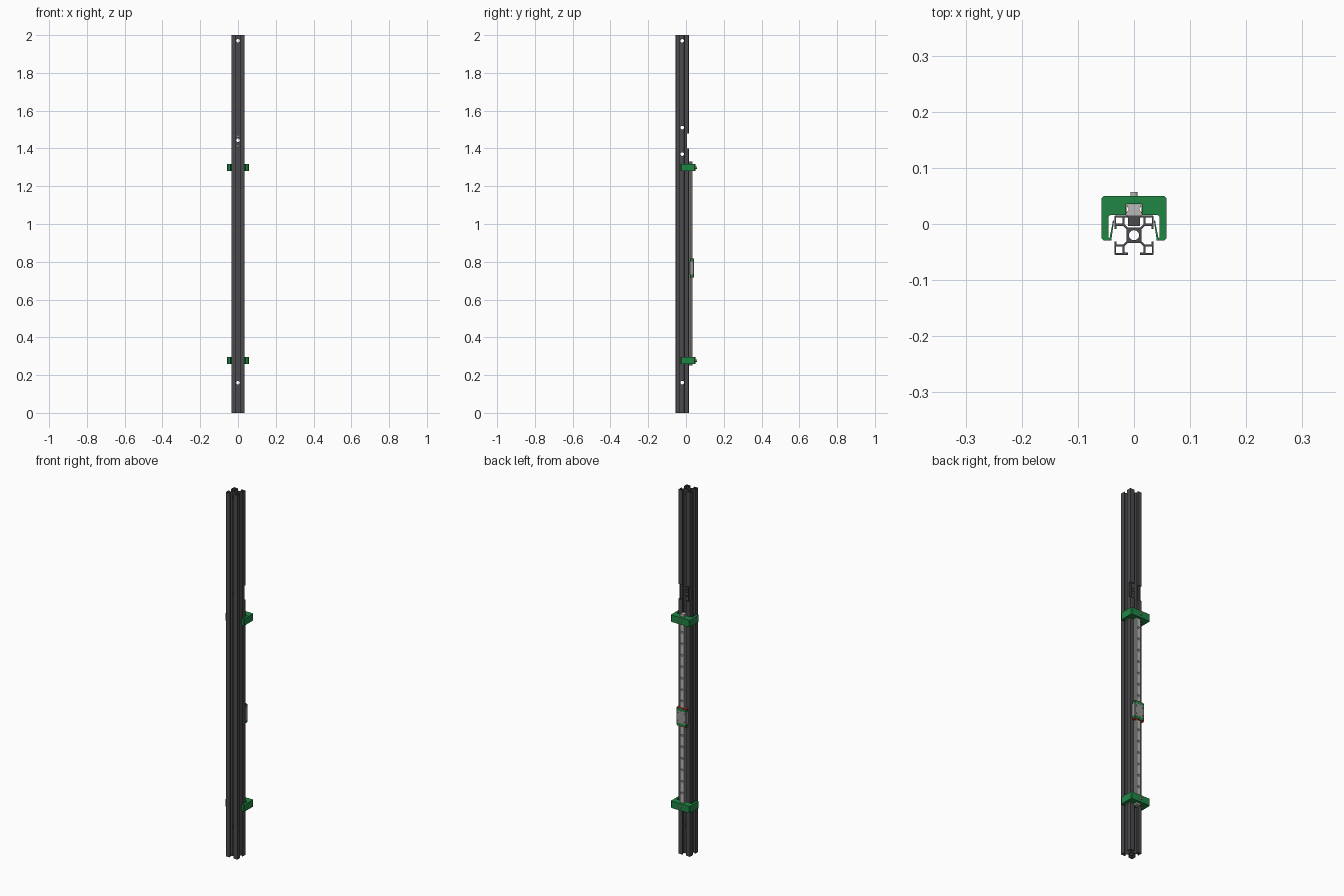
import bpy, bmesh, math
from mathutils import Matrix, Vector

if "Cube" in bpy.data.objects:
    bpy.data.objects.remove(bpy.data.objects["Cube"])


def material(name, rgb):
    m = bpy.data.materials.new(name)
    m.diffuse_color = (*rgb, 1)
    m.use_nodes = True
    m.node_tree.nodes["Principled BSDF"].inputs["Base Color"].default_value = m.diffuse_color
    return m


DARK = material("dark_anodised", (0.07, 0.07, 0.075))
STEEL = material("steel", (0.48, 0.48, 0.47))
BODY = material("carriage_steel", (0.3, 0.31, 0.3))
GREEN = material("green_plastic", (0.015, 0.24, 0.06))
RED = material("red_plastic", (0.6, 0.03, 0.03))


def finish(bm, name, mat=None):
    me = bpy.data.meshes.new(name)
    bmesh.ops.recalc_face_normals(bm, faces=bm.faces)
    bm.to_mesh(me)
    bm.free()
    ob = bpy.data.objects.new(name, me)
    bpy.context.collection.objects.link(ob)
    if mat:
        me.materials.append(mat)
    return ob


def prism(name, loops, z0, z1, mat):
    """Extrude an outline (further loops are holes) from z0 to z1."""
    bm = bmesh.new()
    for loop in loops:
        vs = [bm.verts.new((x, y, z0)) for x, y in loop]
        for a, b in zip(vs, vs[1:] + vs[:1]):
            bm.edges.new((a, b))
    bmesh.ops.triangle_fill(bm, edges=bm.edges[:], use_beauty=True, normal=(0, 0, 1))
    ext = bmesh.ops.extrude_face_region(bm, geom=bm.faces[:], use_keep_orig=True)
    top = [g for g in ext["geom"] if isinstance(g, bmesh.types.BMVert)]
    bmesh.ops.translate(bm, verts=top, vec=(0, 0, z1 - z0))
    return finish(bm, name, mat)


def mirrored(half):
    """Close a right-hand half outline by mirroring it in x."""
    return half + [(-x, y) for x, y in reversed(half) if abs(x) > 1e-6]


def rods(name, specs, axis, mat=None, seg=24):
    """Cylinders along x or y: each spec is (centre, radius, length)."""
    bm = bmesh.new()
    rot = Matrix.Rotation(math.pi / 2, 4, 'Y' if axis == 'x' else 'X')
    for c, r, length in specs:
        bmesh.ops.create_cone(bm, cap_ends=True, segments=seg, radius1=r, radius2=r,
                              depth=length, matrix=Matrix.Translation(c) @ rot)
    return finish(bm, name, mat)


def box(name, lo, hi, mat=None):
    bm = bmesh.new()
    lo, hi = Vector(lo), Vector(hi)
    m = Matrix.Translation((lo + hi) / 2) @ Matrix.Diagonal((*(hi - lo), 1))
    bmesh.ops.create_cube(bm, size=1, matrix=m)
    return finish(bm, name, mat)


def cut(ob, cutter):
    mod = ob.modifiers.new("cut", 'BOOLEAN')
    mod.operation, mod.solver, mod.object = 'DIFFERENCE', 'EXACT', cutter
    bpy.context.view_layer.objects.active = ob
    bpy.ops.object.modifier_apply(modifier=mod.name)
    bpy.data.objects.remove(cutter)


# Slotted aluminium post: one quadrant outline turned four times
CY = -0.02
half = [(0.0135, 0.0105), (0.0195, 0.0165), (0.0312, 0.0165), (0.0312, 0.011),
        (0.035, 0.011), (0.035, 0.034)]
quad = half + [(y, x) for x, y in reversed(half)]
cell = [(0.0205, 0.0205), (0.0318, 0.0205), (0.0318, 0.0318), (0.0205, 0.0318)]


def turned(pts, k):
    c, s = round(math.cos(k * math.pi / 2)), round(math.sin(k * math.pi / 2))
    return [(c * x - s * y, s * x + c * y + CY) for x, y in pts]


outer = [p for k in range(4) for p in turned(quad, k)]
cells = [turned(cell, k) for k in range(4)]
bore = [(0.009 * math.cos(a * math.pi / 12), CY + 0.009 * math.sin(a * math.pi / 12))
        for a in range(24)]
post = prism("slotted_post", [outer, bore] + cells, 0, 2, DARK)

# Cross holes and the notch across the back of the post
cut(post, rods("side_holes", [((0, CY, z), 0.0095, 0.2) for z in (0.16, 1.37, 1.51, 1.97)], 'x'))
cut(post, rods("front_holes", [((0, CY, z), r, 0.2) for z, r in
                               ((0.16, 0.0095), (1.415, 0.004), (1.443, 0.0095),
                                (1.465, 0.004), (1.97, 0.0095))], 'y'))
cut(post, box("notch", (-0.06, 0.006, 1.4), (0.06, 0.04, 1.48)))

# Strip filling the back slot under the rail
box("slot_insert", (-0.0105, -0.004, 0.25), (0.0105, 0.0155, 1.33), DARK)

# Guide rail with waisted sides and counterbored holes
rail_half = [(0.013, 0.0145), (0.013, 0.021), (0.010, 0.024), (0.010, 0.028),
             (0.0125, 0.031), (0.0125, 0.034), (0.0115, 0.035)]
rail = prism("guide_rail", [mirrored(rail_half)], 0.25, 1.33, STEEL)
cut(rail, rods("rail_holes", [((0, 0.035, 0.286 + 0.063 * i), 0.006, 0.022)
                              for i in range(17)], 'y'))


# Sliding carriage: steel body, green end caps, red end seals
def saddle(name, w, top, low, z0, z1, mat):
    h = [(0.0135, low), (w - 0.003, low), (w, low + 0.003), (w, top - 0.003),
         (w - 0.003, top), (0, top)]
    return prism(name, [mirrored([(0.0135, 0.0362)] + h)], z0, z1, mat)


ZC = 0.767
body = saddle("carriage_body", 0.030, 0.043, 0.019, ZC - 0.034, ZC + 0.034, BODY)
cut(body, rods("carriage_holes", [((sx * 0.021, 0.043, ZC + sz * 0.022), 0.0035, 0.02)
                                  for sx in (-1, 1) for sz in (-1, 1)], 'y', seg=16))
for s, side in ((-1, "lower"), (1, "upper")):
    for part, a, b, w, top, mat in (("end_cap", 0.034, 0.047, 0.0295, 0.0425, GREEN),
                                    ("end_seal", 0.047, 0.051, 0.028, 0.0415, RED)):
        z0, z1 = sorted((ZC + s * a, ZC + s * b))
        saddle(f"{side}_{part}", w, top, 0.02, z0, z1, mat)

# Green clamps: U shape with a rail pocket and inward spring barbs
clamp_half = [(0.0145, 0.036), (0.0145, 0.016), (0.042, 0.016), (0.0455, 0.0125),
              (0.0455, -0.025), (0.0435, -0.025), (0.0375, 0.006), (0.0355, 0.006),
              (0.0405, -0.029), (0.054, -0.029), (0.058, -0.025), (0.058, 0.046),
              (0.054, 0.050), (0, 0.050)]
for name, z in (("lower", 0.277), ("upper", 1.299)):
    clamp = prism(f"{name}_clamp", [mirrored(clamp_half)], z - 0.019, z + 0.019, GREEN)
    screw = rods(f"{name}_clamp_screw", [((0, 0.0465, z), 0.0065, 0.021)], 'y', STEEL)
    cut(screw, rods("socket", [((0, 0.057, z), 0.0032, 0.008)], 'y', seg=6))

# Smooth the round surfaces only
bpy.ops.object.select_all(action='SELECT')
bpy.ops.object.shade_smooth_by_angle(angle=math.radians(30))
